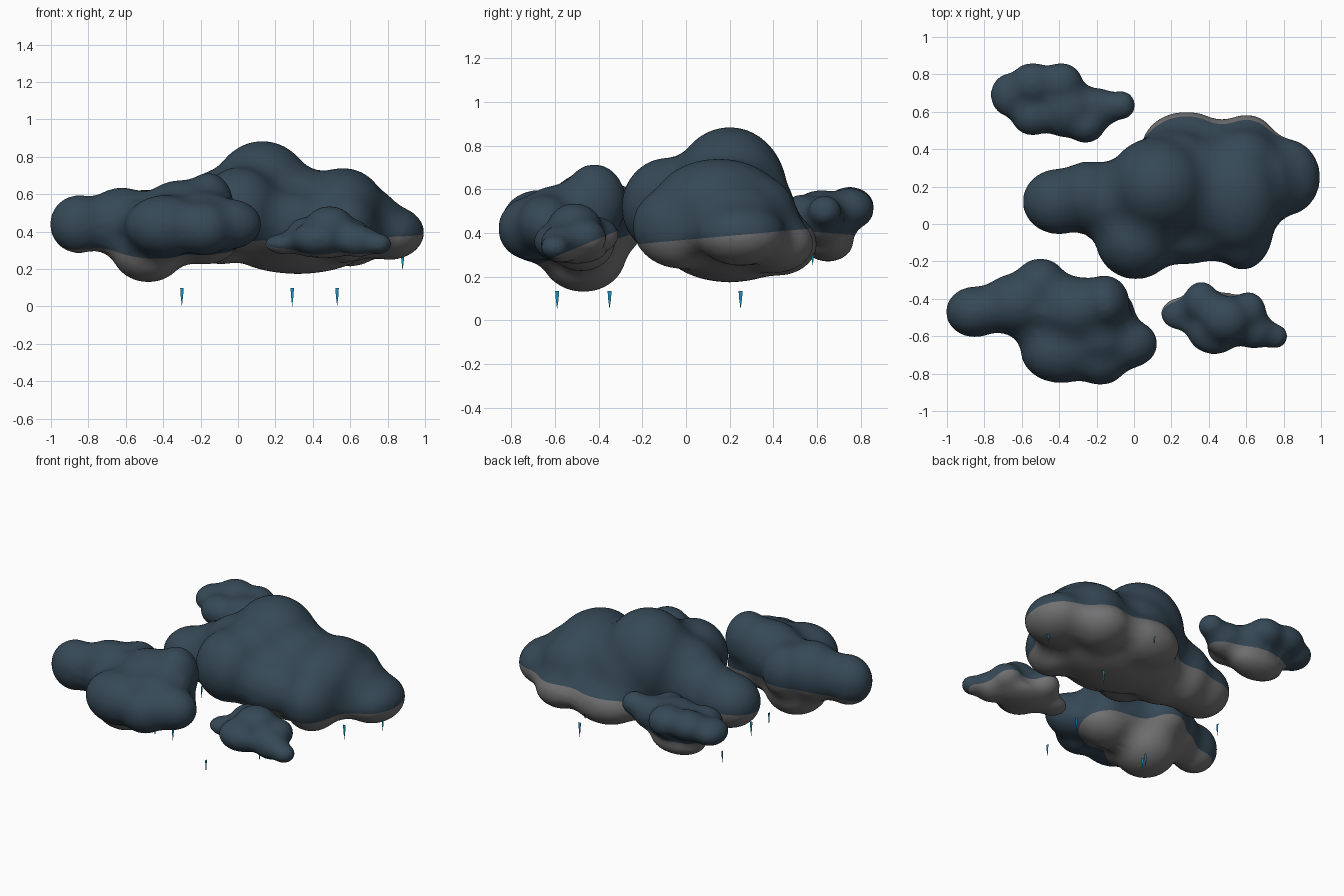
import bpy, bmesh, math
from mathutils import Matrix, Vector

cube = bpy.data.objects.get("Cube")
if cube:
    bpy.data.objects.remove(cube, do_unlink=True)


def material(name, rgb):
    m = bpy.data.materials.new(name)
    m.use_nodes = True
    m.diffuse_color = (*rgb, 1)
    bsdf = next(n for n in m.node_tree.nodes if n.type == 'BSDF_PRINCIPLED')
    bsdf.inputs["Base Color"].default_value = (*rgb, 1)
    bsdf.inputs["Roughness"].default_value = 0.8
    return m


storm_blue = material("storm_blue", (0.036, 0.066, 0.094))
belly_grey = material("belly_grey", (0.165, 0.165, 0.17))
rain_blue = material("rain_blue", (0.01, 0.28, 0.52))


def add_object(name, mesh):
    ob = bpy.data.objects.new(name, mesh)
    bpy.context.scene.collection.objects.link(ob)
    return ob


def cloud(name, puffs, belly_z, belly_y, slope, voxel, swell):
    """Fuse ellipsoid puffs (x, y, z, rx, ry, rz); grey below a tilted plane."""
    bm = bmesh.new()
    for x, y, z, rx, ry, rz in puffs:
        size = Matrix.Diagonal((rx + swell, ry + swell, rz + swell, 1))
        bmesh.ops.create_icosphere(bm, subdivisions=4, radius=1,
                                   matrix=Matrix.Translation((x, y, z)) @ size)
    mesh = bpy.data.meshes.new(name)
    bm.to_mesh(mesh)
    bm.free()
    ob = add_object(name, mesh)

    # Fuse the swollen puffs, soften, then shrink back so the creases fill in
    remesh = ob.modifiers.new("fuse", 'REMESH')
    remesh.mode = 'VOXEL'
    remesh.voxel_size = voxel
    soften = ob.modifiers.new("soften", 'SMOOTH')
    soften.iterations = 12
    shrink = ob.modifiers.new("shrink", 'DISPLACE')
    shrink.mid_level = 0
    shrink.strength = -(swell - 0.007)
    relax = ob.modifiers.new("relax", 'SMOOTH')
    relax.iterations = 8
    bpy.context.view_layer.update()
    fused = bpy.data.meshes.new_from_object(
        ob.evaluated_get(bpy.context.evaluated_depsgraph_get()))
    ob.modifiers.clear()
    ob.data = fused
    fused.name = name
    fused.materials.clear()
    fused.materials.append(storm_blue)
    fused.materials.append(belly_grey)

    # Cut along the colour border, then colour by side
    origin = Vector((0, belly_y, belly_z))
    normal = Vector((0, -slope, 1)).normalized()
    bm = bmesh.new()
    bm.from_mesh(fused)
    bmesh.ops.bisect_plane(bm, geom=bm.verts[:] + bm.edges[:] + bm.faces[:],
                           dist=0.0005, plane_co=origin, plane_no=normal)
    for f in bm.faces:
        f.smooth = True
        below = (f.calc_center_median() - origin).dot(normal) < 0
        f.material_index = 1 if below else 0
    bm.to_mesh(fused)
    bm.free()


# Large central cloud
cloud("main_cloud", [
    (0.13, 0.20, 0.58, 0.27, 0.26, 0.30),    # crown
    (0.36, 0.18, 0.53, 0.18, 0.26, 0.20),    # saddle beside the crown
    (0.56, 0.15, 0.52, 0.22, 0.30, 0.215),   # right shoulder
    (0.58, -0.02, 0.43, 0.16, 0.22, 0.19),   # right front
    (0.72, 0.22, 0.46, 0.14, 0.21, 0.16),    # right slope
    (0.81, 0.25, 0.395, 0.18, 0.20, 0.14),   # right end
    (0.01, -0.08, 0.52, 0.21, 0.21, 0.22),   # front puff
    (0.27, -0.02, 0.44, 0.28, 0.19, 0.18),   # front filler
    (-0.09, 0.12, 0.48, 0.22, 0.21, 0.25),   # left shoulder
    (-0.24, 0.15, 0.44, 0.18, 0.18, 0.20),   # left slope
    (-0.40, 0.12, 0.41, 0.19, 0.17, 0.16),   # left end
    (0.22, 0.32, 0.47, 0.23, 0.18, 0.24),    # back
    (0.58, 0.33, 0.45, 0.20, 0.18, 0.21),    # back right
    (0.28, 0.42, 0.35, 0.23, 0.175, 0.14),   # belly back
    (0.60, 0.40, 0.35, 0.17, 0.18, 0.13),    # belly back right
    (0.32, 0.20, 0.34, 0.40, 0.30, 0.16),    # belly
], 0.385, 0.18, 0.09, 0.02, 0.08)

# Front left cloud
cloud("left_cloud", [
    (-0.85, -0.47, 0.44, 0.15, 0.13, 0.15),
    (-0.62, -0.43, 0.45, 0.20, 0.16, 0.18),
    (-0.50, -0.33, 0.46, 0.14, 0.14, 0.16),
    (-0.30, -0.46, 0.48, 0.23, 0.17, 0.19),
    (-0.16, -0.42, 0.54, 0.13, 0.14, 0.17),
    (-0.05, -0.64, 0.44, 0.17, 0.13, 0.13),
    (-0.18, -0.60, 0.47, 0.17, 0.15, 0.14),
    (-0.39, -0.68, 0.43, 0.21, 0.165, 0.16),
    (-0.18, -0.71, 0.42, 0.15, 0.145, 0.14),
    (-0.48, -0.47, 0.30, 0.19, 0.19, 0.165),
    (-0.18, -0.48, 0.36, 0.18, 0.15, 0.13),
], 0.25, -0.70, 0.32, 0.018, 0.06)

# Small front right cloud
cloud("small_front_cloud", [
    (0.25, -0.48, 0.335, 0.10, 0.08, 0.05),
    (0.36, -0.42, 0.39, 0.09, 0.105, 0.08),
    (0.49, -0.51, 0.42, 0.13, 0.12, 0.11),
    (0.43, -0.57, 0.36, 0.14, 0.12, 0.09),
    (0.61, -0.47, 0.38, 0.09, 0.10, 0.08),
    (0.64, -0.57, 0.35, 0.11, 0.09, 0.08),
    (0.75, -0.60, 0.335, 0.065, 0.06, 0.05),
    (0.46, -0.50, 0.32, 0.20, 0.13, 0.055),
], 0.29, -0.60, 0.42, 0.014, 0.04)

# Small back cloud
cloud("small_back_cloud", [
    (-0.66, 0.69, 0.49, 0.10, 0.11, 0.075),
    (-0.54, 0.75, 0.52, 0.12, 0.105, 0.085),
    (-0.39, 0.75, 0.51, 0.11, 0.105, 0.09),
    (-0.54, 0.58, 0.48, 0.11, 0.10, 0.09),
    (-0.36, 0.62, 0.46, 0.17, 0.15, 0.13),
    (-0.26, 0.53, 0.47, 0.10, 0.09, 0.10),
    (-0.20, 0.62, 0.46, 0.13, 0.10, 0.10),
    (-0.07, 0.635, 0.50, 0.07, 0.07, 0.065),
    (-0.40, 0.65, 0.36, 0.18, 0.11, 0.085),
], 0.40, 0.65, -0.08, 0.014, 0.04)


def raindrop(name, x, y, z, height, turn):
    """A flat falling streak, blunt on top and pointed below."""
    bm = bmesh.new()
    outline = [(-0.009, 1), (-0.007, 0.6), (0, 0), (0.007, 0.6), (0.009, 1)]
    bm.faces.new([bm.verts.new((u, 0, v * height)) for u, v in outline])
    mesh = bpy.data.meshes.new(name)
    bm.to_mesh(mesh)
    bm.free()
    mesh.materials.append(rain_blue)
    ob = add_object(name, mesh)
    ob.location = (x, y, z)
    ob.rotation_euler.z = turn


# Streaks facing the front
for i, (x, y, z) in enumerate([(-0.30, -0.25, 0.0), (0.29, -0.19, 0.0),
                               (0.53, 0.35, 0.0), (0.88, 0.25, 0.19)]):
    raindrop(f"front_raindrop_{i + 1}", x, y, z, 0.10, 0)

# Streaks facing the side
for i, (x, y, z) in enumerate([(0.18, -0.59, 0.05), (-0.36, -0.35, 0.05),
                               (-0.44, 0.25, 0.05), (0.33, 0.58, 0.25)]):
    raindrop(f"side_raindrop_{i + 1}", x, y, z, 0.085, math.pi / 2)
